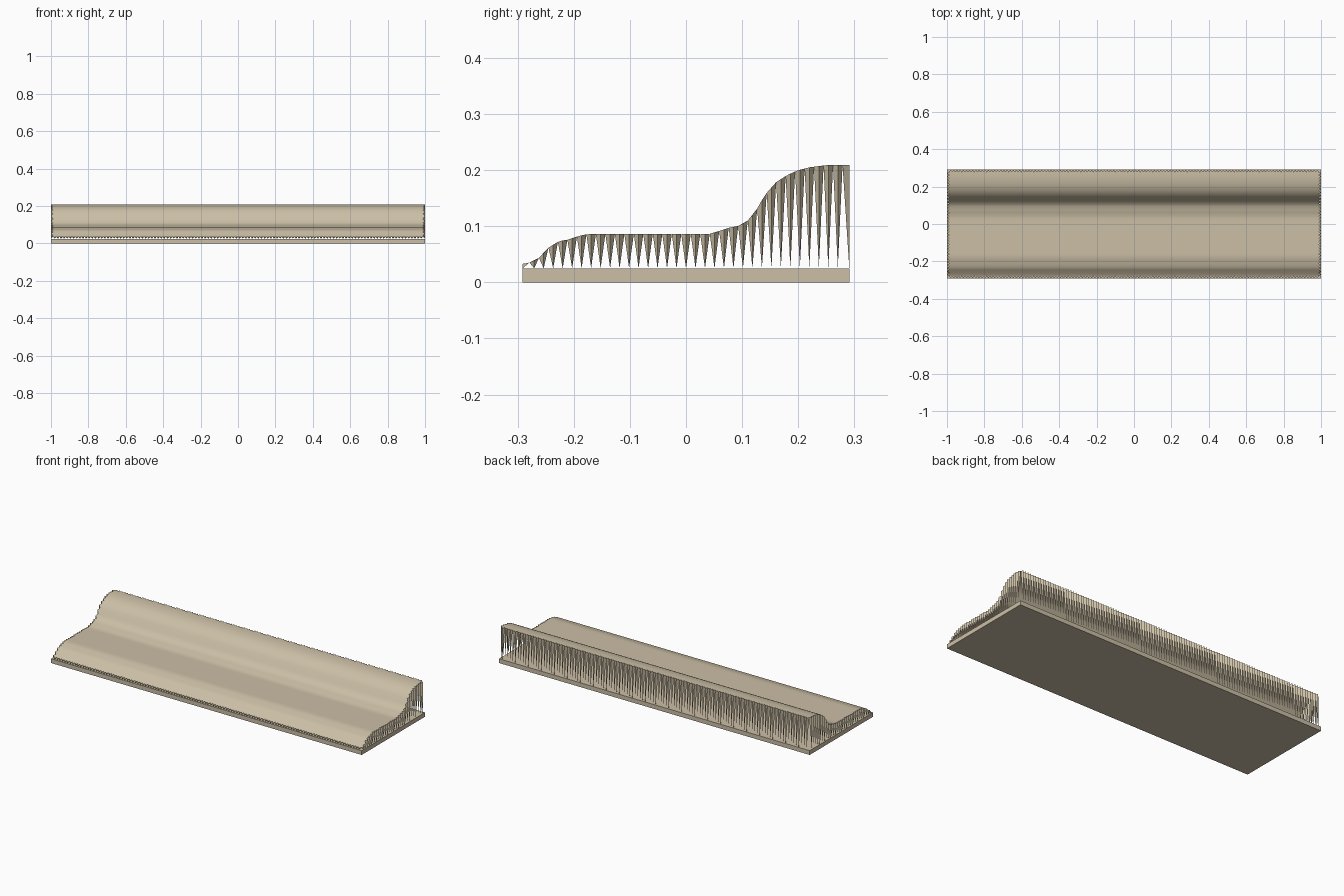
import bpy, bmesh

if "Cube" in bpy.data.objects:
    bpy.data.objects.remove(bpy.data.objects["Cube"])

HX, HY = 1.0, 0.291        # half length and half depth
BASE = 0.025               # plate thickness
INSET = 0.012              # depth of the spike border
NX, NY = 118, 33           # spikes along each side

mat = bpy.data.materials.new("warm_beige")
mat.diffuse_color = (0.60, 0.52, 0.38, 1)
mat.use_nodes = True
mat.node_tree.nodes["Principled BSDF"].inputs["Base Color"].default_value = mat.diffuse_color

# moulding cross-section: (depth, height)
PROFILE = [(-.291, .033), (-.275, .036), (-.26, .045), (-.245, .062), (-.225, .074),
           (-.21, .076), (-.19, .083), (-.175, .086), (.04, .086), (.055, .090),
           (.075, .097), (.095, .101), (.11, .110), (.125, .128), (.14, .155),
           (.16, .178), (.18, .191), (.2, .2), (.22, .205), (.25, .209), (.291, .209)]


def height(y):
    for (y0, z0), (y1, z1) in zip(PROFILE, PROFILE[1:]):
        if y <= y1:
            return z0 + (z1 - z0) * (y - y0) / (y1 - y0)
    return PROFILE[-1][1]


def finish(bm, name):
    me = bpy.data.meshes.new(name)
    bm.to_mesh(me)
    bm.free()
    me.materials.append(mat)
    ob = bpy.data.objects.new(name, me)
    bpy.context.collection.objects.link(ob)
    return ob


# flat base plate
bm = bmesh.new()
bmesh.ops.create_cube(bm, size=1)
for v in bm.verts:
    v.co = (v.co.x * 2 * HX, v.co.y * 2 * HY, (v.co.z + .5) * BASE)
finish(bm, "base_plate")

# curved top sheet
xs = [(HX - INSET) * (2 * i / NX - 1) for i in range(NX + 1)]
ys = [(HY - INSET) * (2 * j / NY - 1) for j in range(NY + 1)]
bm = bmesh.new()
grid = [[bm.verts.new((x, y, height(y))) for y in ys] for x in xs]
for a, b in zip(grid, grid[1:]):
    for j in range(NY):
        bm.faces.new((a[j], b[j], b[j + 1], a[j + 1]))
top = finish(bm, "moulded_top")
bpy.context.view_layer.objects.active = top
top.select_set(True)
bpy.ops.object.shade_smooth_by_angle()

# hanging spikes around the rim, each with a pointed cap and two tapering sides
bm = bmesh.new()


def spike(a, b, tip):
    p, q = (bm.verts.new((x, y, height(y))) for x, y in (a, b))
    t = bm.verts.new((*tip, height(tip[1])))
    d = bm.verts.new((*tip, BASE))
    for f in ((p, t, q), (p, d, t), (t, d, q)):
        bm.faces.new(f)


for s in (-1, 1):
    for x0, x1 in zip(xs, xs[1:]):
        ends = [(x0, s * (HY - INSET)), (x1, s * (HY - INSET))][::-s]
        spike(*ends, ((x0 + x1) / 2, s * HY))
    for y0, y1 in zip(ys, ys[1:]):
        ends = [(s * (HX - INSET), y0), (s * (HX - INSET), y1)][::s]
        spike(*ends, (s * HX, (y0 + y1) / 2))
finish(bm, "rim_spikes")
